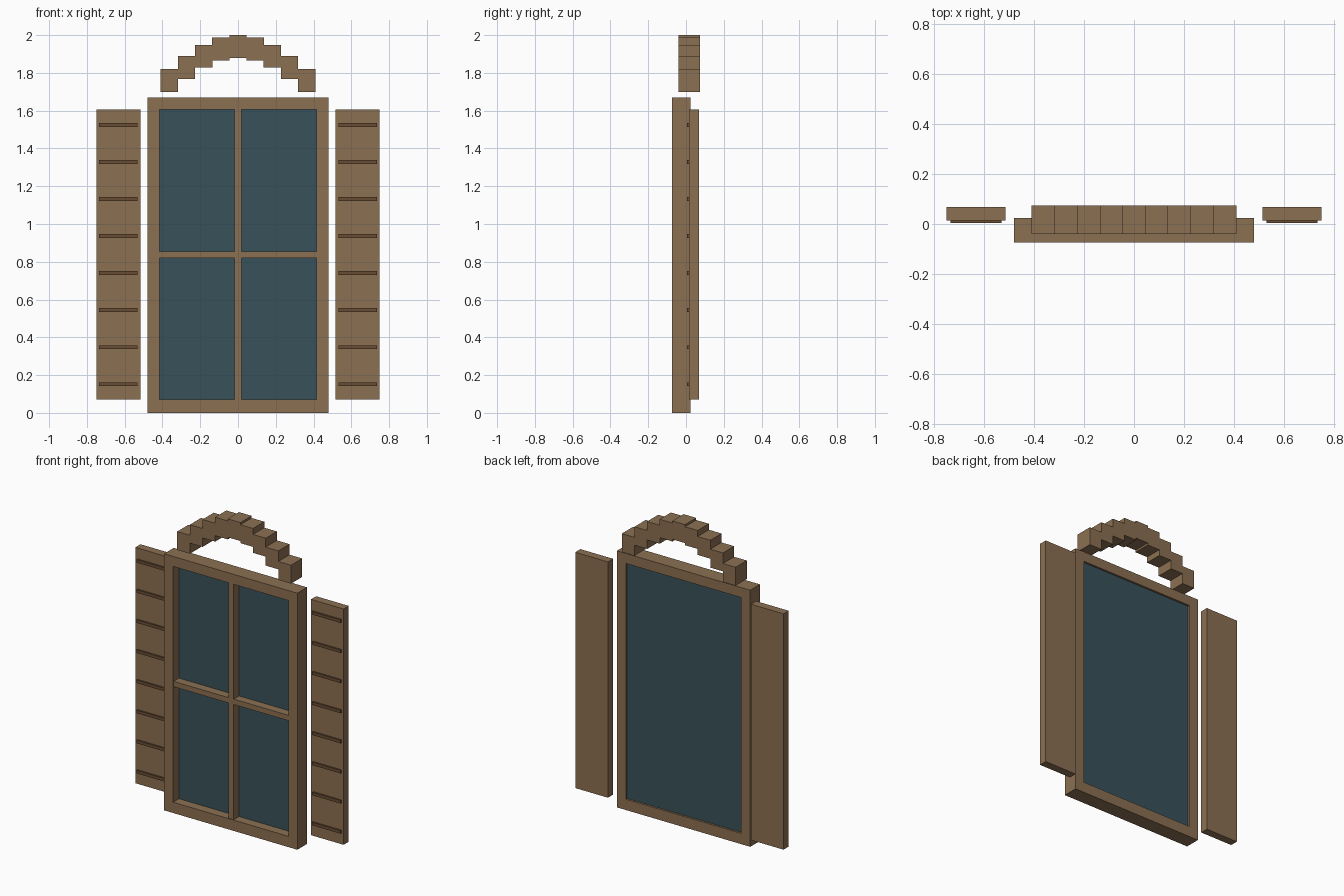
import bpy, bmesh, math

if "Cube" in bpy.data.objects:
    bpy.data.objects.remove(bpy.data.objects["Cube"])


def material(name, rgb):
    m = bpy.data.materials.new(name)
    m.diffuse_color = (*rgb, 1)
    m.use_nodes = True
    m.node_tree.nodes["Principled BSDF"].inputs["Base Color"].default_value = m.diffuse_color
    return m


WOOD = material("wood", (0.26, 0.16, 0.085))
DARK = material("dark_wood", (0.14, 0.075, 0.034))
GLASS = material("glass", (0.04, 0.084, 0.102))


def finish(name, bm, mat):
    bmesh.ops.recalc_face_normals(bm, faces=bm.faces)
    me = bpy.data.meshes.new(name)
    bm.to_mesh(me)
    bm.free()
    me.materials.append(mat)
    ob = bpy.data.objects.new(name, me)
    bpy.context.collection.objects.link(ob)
    return ob


def box(name, x, y, z, mat):
    """Box from (min, max) ranges on each axis."""
    bm = bmesh.new()
    bmesh.ops.create_cube(bm, size=1)
    for v in bm.verts:
        v.co = [r[0] if c < 0 else r[1] for c, r in zip(v.co, (x, y, z))]
    return finish(name, bm, mat)


def ring(name, outer, inner, y, mat):
    """Rectangular frame: mitred flat ring extruded in depth."""
    bm = bmesh.new()

    def corners(r):
        x0, x1, z0, z1 = r
        return [bm.verts.new((a, y[0], b)) for a, b in ((x0, z0), (x1, z0), (x1, z1), (x0, z1))]

    o, i = corners(outer), corners(inner)
    faces = [bm.faces.new((o[k], o[(k + 1) % 4], i[(k + 1) % 4], i[k])) for k in range(4)]
    ext = bmesh.ops.extrude_face_region(bm, geom=faces, use_keep_orig=True)["geom"]
    for v in ext:
        if isinstance(v, bmesh.types.BMVert):
            v.co.y = y[1]
    return finish(name, bm, mat)


# Window frame, glass and glazing bars
ring("window_frame", (-0.48, 0.48, 0, 1.67), (-0.415, 0.415, 0.07, 1.605), (-0.075, 0.025), WOOD)
box("glass_pane", (-0.415, 0.415), (-0.015, 0.012), (0.07, 1.605), GLASS)
box("vertical_bar", (-0.018, 0.018), (-0.07, -0.015), (0.07, 1.605), WOOD)
for s in (-1, 1):
    box("horizontal_bar", sorted((s * 0.018, s * 0.415)), (-0.07, -0.015), (0.82, 0.855), WOOD)

# Shutters with slats on the front
for s in (-1, 1):
    box("shutter", sorted((s * 0.515, s * 0.75)), (0.015, 0.068), (0.07, 1.605), WOOD)
    for k in range(8):
        z = 0.152 + k * 0.196
        box("shutter_slat", sorted((s * 0.531, s * 0.735)), (0.005, 0.02), (z - 0.01, z + 0.01), DARK)

# Stepped arch of nine blocks above the window
for k in range(-4, 5):
    x = k * 0.091
    z = 1.76 + 0.18 * math.cos(k * math.pi / 8)
    box("arch_block", (x - 0.0457, x + 0.0457), (-0.04, 0.075), (z - 0.06, z + 0.06), WOOD)
